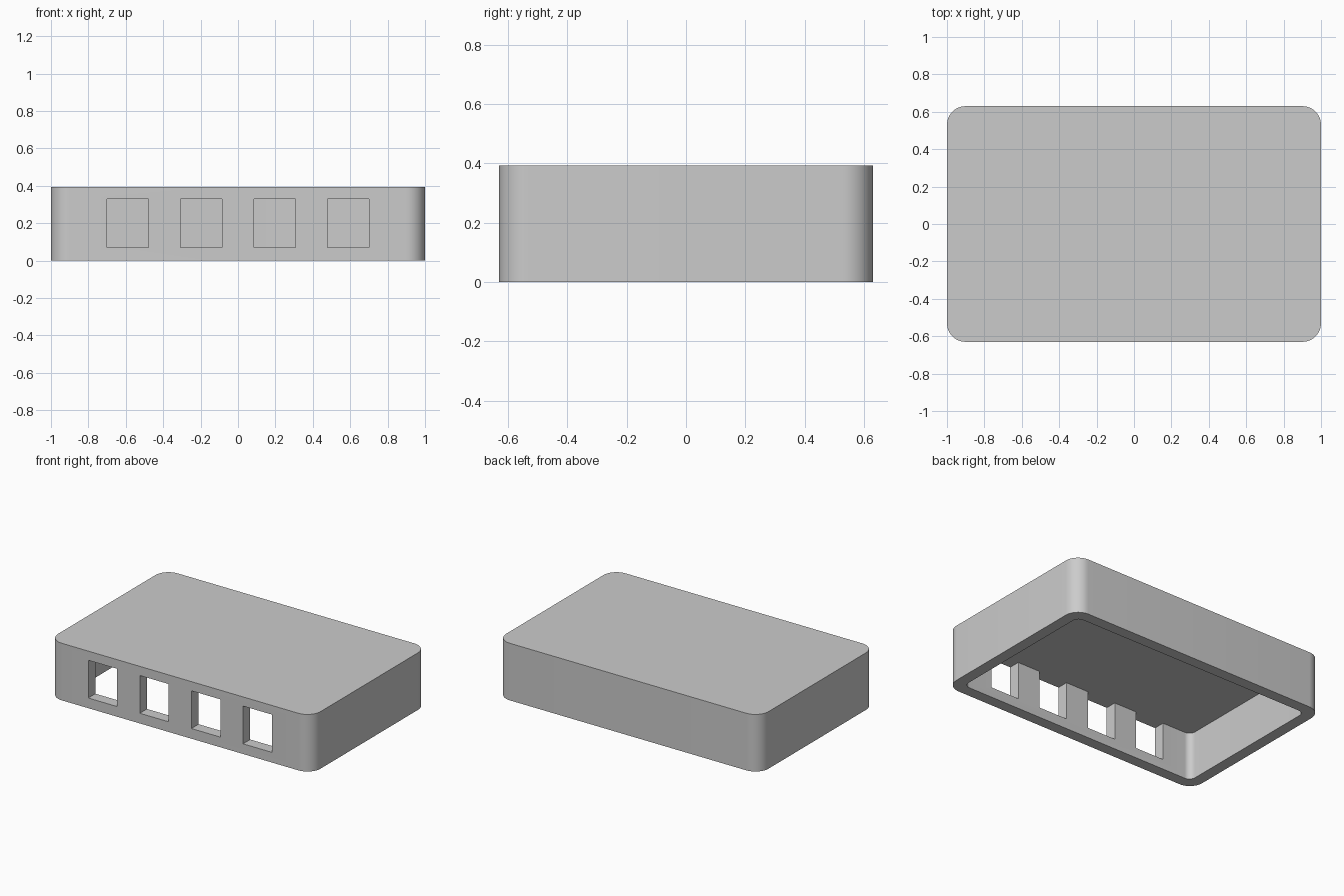
import bpy
import bmesh
import math

cube = bpy.data.objects.get("Cube")
if cube:
    bpy.data.objects.remove(cube, do_unlink=True)

LENGTH, WIDTH, HEIGHT = 2.0, 1.26, 0.393
WALL = 0.078
CEILING = 0.33
PORT_W, PORT_BOTTOM, PORT_PITCH = 0.22, 0.07, 0.393

grey = bpy.data.materials.new("plain grey")
grey.use_nodes = True
colour = (0.6, 0.6, 0.6, 1)
grey.diffuse_color = colour
grey.node_tree.nodes["Principled BSDF"].inputs["Base Color"].default_value = colour


def rounded_block(name, sx, sy, z0, z1, radius):
    """Upright block with rounded vertical corners."""
    points = []
    for quarter, (dx, dy) in enumerate([(1, 1), (-1, 1), (-1, -1), (1, -1)]):
        for step in range(13):
            a = math.pi / 2 * (quarter + step / 12)
            points.append((dx * (sx / 2 - radius) + radius * math.cos(a),
                           dy * (sy / 2 - radius) + radius * math.sin(a), z0))
    bm = bmesh.new()
    base = bm.faces.new([bm.verts.new(p) for p in points])
    top = bmesh.ops.extrude_face_region(bm, geom=[base])["geom"]
    bmesh.ops.translate(bm, vec=(0, 0, z1 - z0),
                        verts=[v for v in top if isinstance(v, bmesh.types.BMVert)])
    bmesh.ops.recalc_face_normals(bm, faces=bm.faces)
    mesh = bpy.data.meshes.new(name)
    bm.to_mesh(mesh)
    bm.free()
    mesh.materials.append(grey)
    obj = bpy.data.objects.new(name, mesh)
    bpy.context.collection.objects.link(obj)
    return obj


def cut(target, cutter):
    """Subtract the cutter, then delete it."""
    mod = target.modifiers.new("cut", "BOOLEAN")
    mod.operation = "DIFFERENCE"
    mod.solver = "EXACT"
    mod.object = cutter
    bpy.context.view_layer.objects.active = target
    bpy.ops.object.modifier_apply(modifier=mod.name)
    bpy.data.objects.remove(cutter, do_unlink=True)


# Outer case, hollow and open underneath
case = rounded_block("case", LENGTH, WIDTH, 0, HEIGHT, 0.1)
cut(case, rounded_block("cavity", LENGTH - 2 * WALL, WIDTH - 2 * WALL, -0.1, CEILING, 0.045))

# Four ports through the front wall, level with the ceiling
for i in range(4):
    bpy.ops.mesh.primitive_cube_add(
        size=1, location=((i - 1.5) * PORT_PITCH, -WIDTH / 2, (PORT_BOTTOM + CEILING) / 2))
    port = bpy.context.object
    port.name = "port_cutter"
    port.scale = (PORT_W, 4 * WALL, CEILING - PORT_BOTTOM)
    bpy.context.view_layer.update()
    cut(case, port)

# Smooth corners, crisp edges
bpy.ops.object.select_all(action="DESELECT")
case.select_set(True)
bpy.context.view_layer.objects.active = case
bpy.ops.object.shade_smooth_by_angle(angle=math.radians(30))
